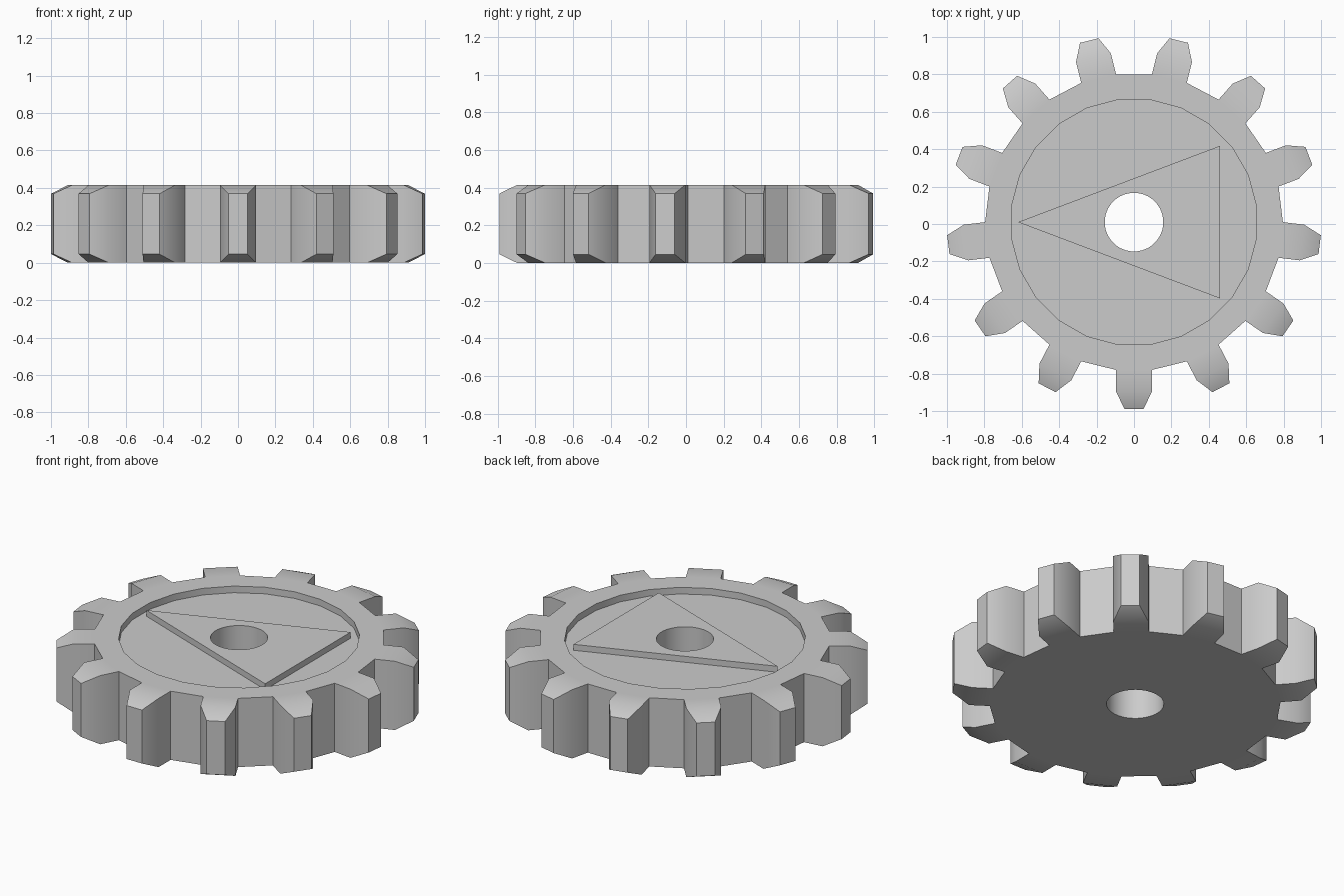
import bpy
import bmesh
from math import cos, sin, pi
from mathutils import Vector

cube = bpy.data.objects.get("Cube")
if cube:
    bpy.data.objects.remove(cube, do_unlink=True)

TEETH = 13
HEIGHT = 0.415
FLOOR = HEIGHT - 0.04
PLATE_TOP = HEIGHT - 0.004
BORE = 0.157
CENTRE = Vector((0, 0.01, 0))

grey = bpy.data.materials.new("light grey")
grey.use_nodes = True
colour = (0.6, 0.6, 0.6, 1)
grey.diffuse_color = colour
grey.node_tree.nodes["Principled BSDF"].inputs["Base Color"].default_value = colour


def circle(radius, sides):
    """Points of a polygon with one side facing the front."""
    step = 2 * pi / sides
    return [(radius * sin((i - 0.5) * step), -radius * cos((i - 0.5) * step))
            for i in range(sides)]


def loop(bm, points, z):
    """Closed ring of vertices at one height."""
    verts = [bm.verts.new((x, y, z)) for x, y in points]
    for a, b in zip(verts, verts[1:] + verts[:1]):
        bm.edges.new((a, b))
    return verts


def ring_edges(bm, verts):
    return [bm.edges.get((a, b)) for a, b in zip(verts, verts[1:] + verts[:1])]


def wall(bm, low, high):
    """Side faces between two matching rings."""
    n = len(low)
    return [bm.faces.new((low[i], low[(i + 1) % n], high[(i + 1) % n], high[i]))
            for i in range(n)]


def cap(bm, outer, inner):
    """Flat face between an outer ring and a hole."""
    bmesh.ops.triangle_fill(bm, use_beauty=True, normal=(0, 0, 1),
                            edges=ring_edges(bm, outer) + ring_edges(bm, inner))


def finish(bm, name):
    bmesh.ops.recalc_face_normals(bm, faces=bm.faces)
    mesh = bpy.data.meshes.new(name)
    bm.to_mesh(mesh)
    bm.free()
    mesh.materials.append(grey)
    obj = bpy.data.objects.new(name, mesh)
    obj.location = CENTRE
    bpy.context.collection.objects.link(obj)
    bpy.ops.object.select_all(action='DESELECT')
    obj.select_set(True)
    bpy.context.view_layer.objects.active = obj
    bpy.ops.object.shade_smooth_by_angle(angle=pi / 6)


# Gear body: core with a round recess and a bore
bm = bmesh.new()
core = circle(0.796, 2 * TEETH)
recess = circle(0.66, 24)
bore = circle(BORE, 32)
core_low, core_high = loop(bm, core, 0), loop(bm, core, HEIGHT)
rim, floor_edge = loop(bm, recess, HEIGHT), loop(bm, recess, FLOOR)
bore_low, bore_high = loop(bm, bore, 0), loop(bm, bore, FLOOR)
sides = wall(bm, core_low, core_high)
wall(bm, floor_edge, rim)
wall(bm, bore_low, bore_high)
cap(bm, core_low, bore_low)
cap(bm, core_high, rim)
cap(bm, floor_edge, bore_high)

# Teeth: every second side pushed out to a shoulder, then to a narrow tip
for k, face in enumerate(sides[::2]):
    angle = 2 * pi * k / TEETH
    out = Vector((sin(angle), -cos(angle), 0))
    across = Vector((cos(angle), sin(angle), 0))
    for reach, half_width, inset in ((0.905, 0.096, 0), (1.0, 0.051, 0.046)):
        face = bmesh.ops.extrude_discrete_faces(bm, faces=[face])["faces"][0]
        for v in face.verts:
            side = half_width if v.co.dot(across) > 0 else -half_width
            z = inset if v.co.z < HEIGHT / 2 else HEIGHT - inset
            v.co = out * reach + across * side + Vector((0, 0, z))
finish(bm, "gear_body")

# Raised triangle in the recess, bored through
bm = bmesh.new()
triangle = [(-0.62, 0), (0.46, -0.408), (0.46, 0.408)]
tri_low, tri_high = loop(bm, triangle, FLOOR), loop(bm, triangle, PLATE_TOP)
hole_low, hole_high = loop(bm, bore, FLOOR), loop(bm, bore, PLATE_TOP)
wall(bm, tri_low, tri_high)
wall(bm, hole_low, hole_high)
cap(bm, tri_low, hole_low)
cap(bm, tri_high, hole_high)
finish(bm, "triangle_plate")
